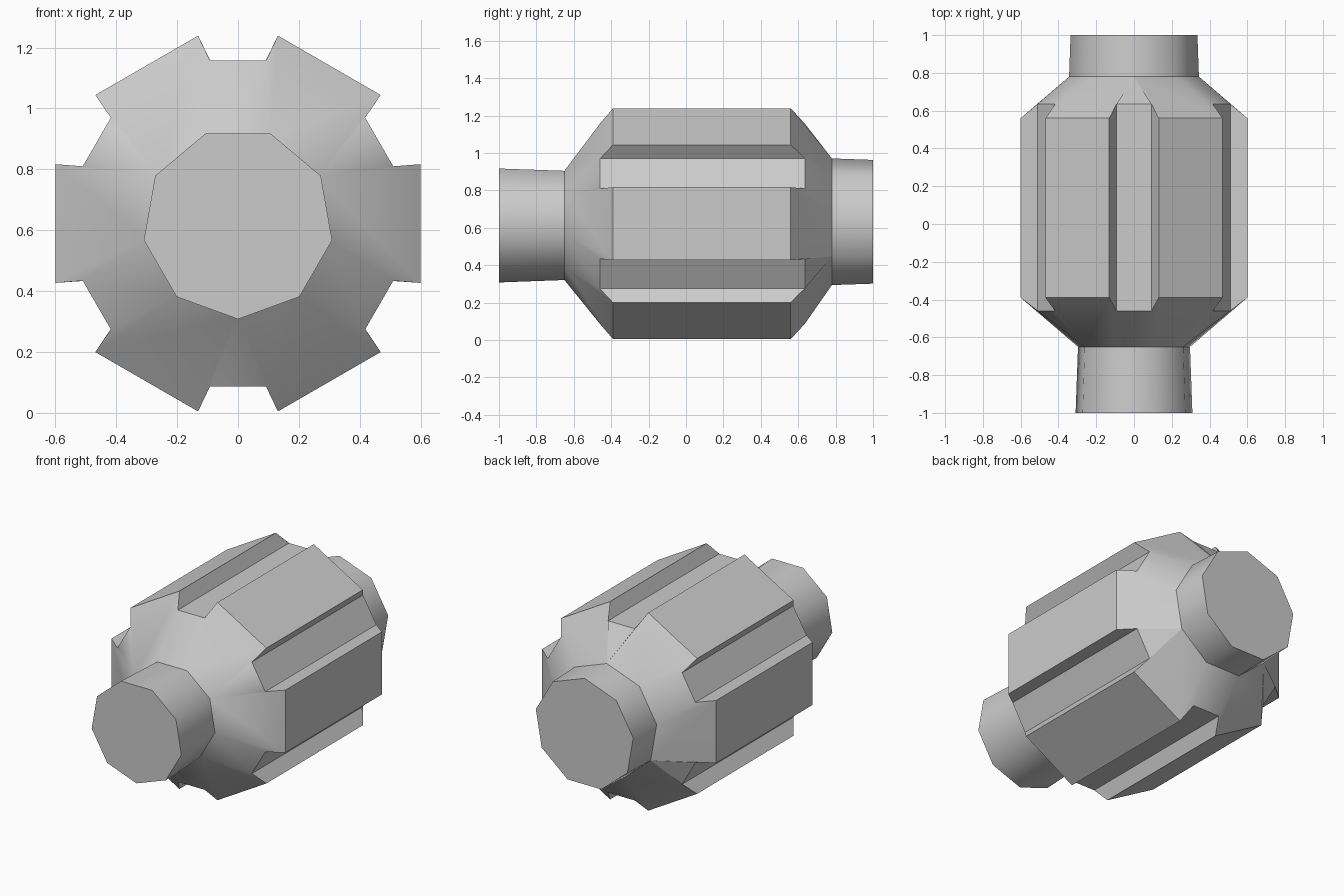
import bpy, bmesh
from math import sin, cos, pi, atan2, radians

if "Cube" in bpy.data.objects:
    bpy.data.objects.remove(bpy.data.objects["Cube"])

CZ = 0.622  # height of the long axis
bm = bmesh.new()


def shaft_ring(y, r, start):
    """Nine-sided ring around the y axis."""
    angles = [start + i * 2 * pi / 9 for i in range(9)]
    return [bm.verts.new((r * cos(a), y, CZ + r * sin(a))) for a in angles]


def body_ring(y_ridge, y_groove):
    """Six flat ridges separated by six grooves."""
    section = [(0.51, -0.188, y_groove), (0.60, -0.195, y_ridge),
               (0.60, 0.195, y_ridge), (0.51, 0.188, y_groove)]
    ring = []
    for k in range(6):
        c, s = cos(k * pi / 3), sin(k * pi / 3)
        for x, z, y in section:
            ring.append(bm.verts.new((x * c - z * s, y, CZ + x * s + z * c)))
    return ring


def loft(a, b):
    """Join two rings with equal vertex counts."""
    n = len(a)
    for i in range(n):
        j = (i + 1) % n
        bm.faces.new((a[i], a[j], b[j], b[i]))


def shoulder(outer, inner):
    """Taper from the ridged ring to the shaft ring, by nearest angle."""
    def nearest(v):
        a = atan2(v.co.z - CZ, v.co.x)
        return max(inner, key=lambda w: cos(atan2(w.co.z - CZ, w.co.x) - a))
    for i, v in enumerate(outer):
        w = outer[(i + 1) % len(outer)]
        p, q = nearest(v), nearest(w)
        bm.faces.new((v, w, q) if p is q else (v, w, q, p))


# Front shaft has a corner down, rear shaft a corner up
front_end = shaft_ring(-1.0, 0.314, -pi / 2)
front_neck = shaft_ring(-0.65, 0.301, -pi / 2)
body_front = body_ring(-0.39, -0.46)
body_back = body_ring(0.56, 0.635)
rear_neck = shaft_ring(0.78, 0.349, pi / 2)
rear_end = shaft_ring(1.0, 0.341, pi / 2)

bm.faces.new(front_end)
loft(front_end, front_neck)
shoulder(body_front, front_neck)
loft(body_front, body_back)
shoulder(body_back, rear_neck)
loft(rear_neck, rear_end)
bm.faces.new(rear_end)
bmesh.ops.recalc_face_normals(bm, faces=bm.faces[:])

# Ridged barrel with its two shafts
mesh = bpy.data.meshes.new("ridged_barrel")
bm.to_mesh(mesh)
bm.free()
barrel = bpy.data.objects.new("ridged_barrel", mesh)
bpy.context.collection.objects.link(barrel)
bpy.context.view_layer.objects.active = barrel
barrel.select_set(True)
bpy.ops.object.shade_smooth_by_angle(angle=radians(42))
